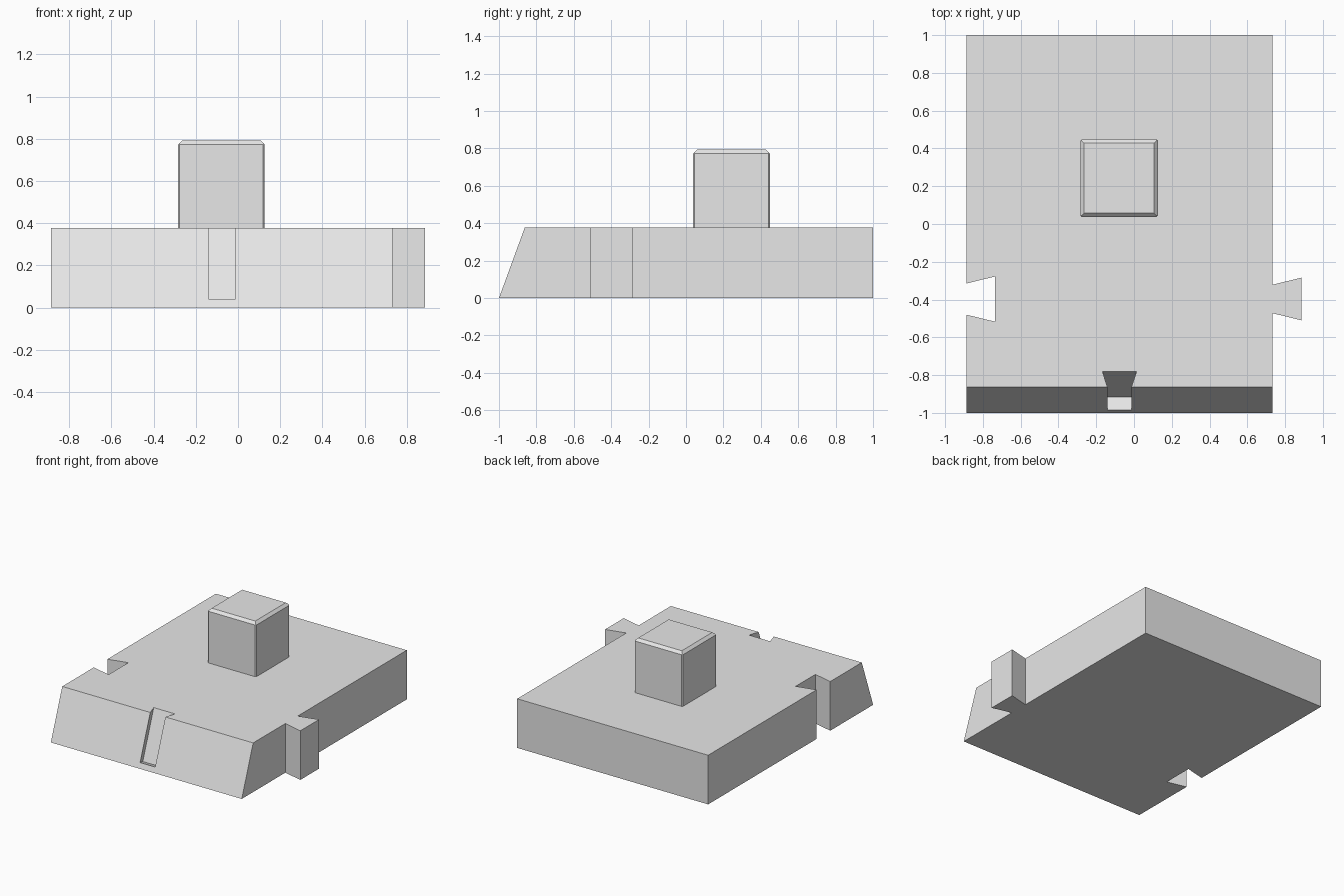
import bpy, bmesh
from mathutils import Vector

if "Cube" in bpy.data.objects:
    bpy.data.objects.remove(bpy.data.objects["Cube"])

H = 0.377                      # slab height
SLOPE = 0.138                  # how far the front face leans back
LEFT, RIGHT = -0.888, 0.732

grey = bpy.data.materials.new("plain grey")
grey.diffuse_color = (0.8, 0.8, 0.8, 1)
grey.use_nodes = True
grey.node_tree.nodes["Principled BSDF"].inputs["Base Color"].default_value = grey.diffuse_color


def loft(name, bottom, top):
    """Closed solid between two matching rings of points."""
    bm = bmesh.new()
    low = [bm.verts.new(p) for p in bottom]
    high = [bm.verts.new(p) for p in top]
    bm.faces.new(low[::-1])
    bm.faces.new(high)
    n = len(low)
    for i in range(n):
        j = (i + 1) % n
        bm.faces.new((low[i], low[j], high[j], high[i]))
    bmesh.ops.recalc_face_normals(bm, faces=bm.faces)
    mesh = bpy.data.meshes.new(name)
    bm.to_mesh(mesh)
    bm.free()
    mesh.materials.append(grey)
    obj = bpy.data.objects.new(name, mesh)
    bpy.context.collection.objects.link(obj)
    return obj


# Slab outline with a dovetail tab on the right and a matching notch on the left
outline = [
    (LEFT, -1), (RIGHT, -1),
    (RIGHT, -0.472), (0.886, -0.51), (0.886, -0.284), (RIGHT, -0.322),
    (RIGHT, 1), (LEFT, 1),
    (LEFT, -0.315), (-0.736, -0.278), (-0.736, -0.517), (LEFT, -0.48),
]
base = loft("base_slab",
            [(x, y, 0) for x, y in outline],
            [(x, y + SLOPE if y == -1 else y, H) for x, y in outline])

# Dovetail slot running up the sloping front face
up = Vector((0, SLOPE, H)).normalized()
inward = Vector((0, H, -SLOPE)).normalized()
start = Vector((-0.077, -1, 0)) + up * (0.04 / up.z)
section = [(-0.064, -0.03), (0.064, -0.03), (0.064, 0),
           (0.09, 0.075), (-0.09, 0.075), (-0.064, 0)]
ring = [start + Vector((x, 0, 0)) + inward * d for x, d in section]
cutter = loft("slot_cutter", ring, [p + up * 0.6 for p in ring])
cutter.hide_render = True
cutter.hide_viewport = True
cut = base.modifiers.new("slot", "BOOLEAN")
cut.operation = "DIFFERENCE"
cut.solver = "EXACT"
cut.object = cutter

# Square peg with a chamfered top and slightly eased corners
X0, X1, Y0, Y1, TOP = -0.284, 0.126, 0.038, 0.448, 0.793
corners = [(X0, Y0), (X1, Y0), (X1, Y1), (X0, Y1)]
peg = loft("peg",
           [(x, y, H) for x, y in corners],
           [(x, y, TOP) for x, y in corners])
bm = bmesh.new()
bm.from_mesh(peg.data)
bm.edges.ensure_lookup_table()
rim = [e for e in bm.edges if all(v.co.z > TOP - 0.001 for v in e.verts)]
bmesh.ops.bevel(bm, geom=rim, offset=0.02, segments=1, affect="EDGES")
posts = [e for e in bm.edges
         if abs(e.verts[0].co.z - e.verts[1].co.z) > 0.2]
bmesh.ops.bevel(bm, geom=posts, offset=0.007, segments=1, affect="EDGES")
bm.to_mesh(peg.data)
bm.free()
